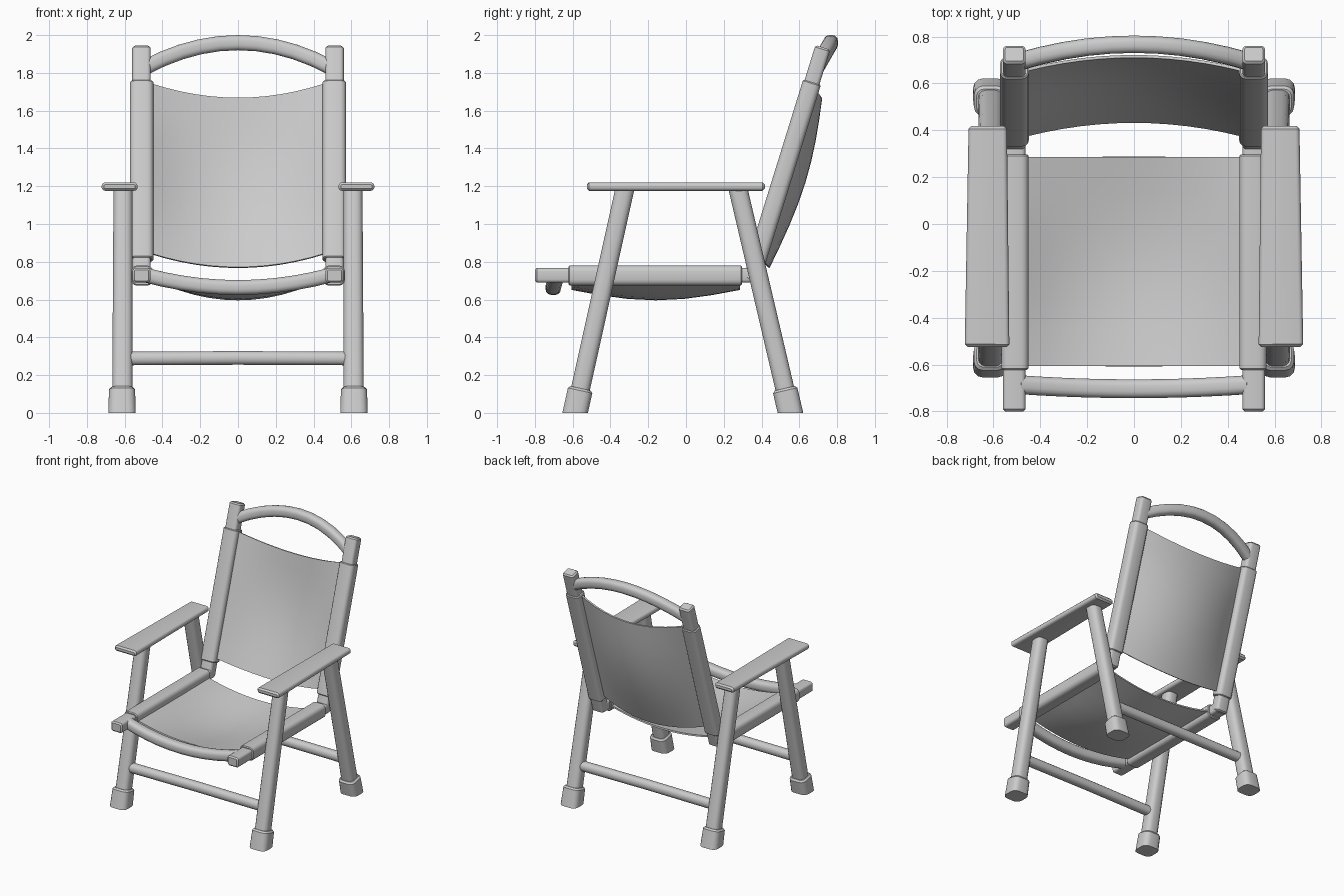
import bpy, bmesh, math
from mathutils import Vector

if "Cube" in bpy.data.objects:
    bpy.data.objects.remove(bpy.data.objects["Cube"])

X, Y, Z = Vector((1, 0, 0)), Vector((0, 1, 0)), Vector((0, 0, 1))


def finish(name, bm, angle=40):
    bmesh.ops.recalc_face_normals(bm, faces=bm.faces)
    me = bpy.data.meshes.new(name)
    bm.to_mesh(me)
    bm.free()
    me.shade_smooth()
    me.set_sharp_from_angle(angle=math.radians(angle))
    ob = bpy.data.objects.new(name, me)
    bpy.context.collection.objects.link(ob)
    return ob


def rounded_rect(w, d, r):
    pts = []
    for k, (sx, sy) in enumerate([(1, 1), (-1, 1), (-1, -1), (1, -1)]):
        for j in range(4):
            a = math.radians(90 * k + 30 * j)
            pts.append((sx * (w / 2 - r) + r * math.cos(a),
                        sy * (d / 2 - r) + r * math.sin(a)))
    return pts


def sweep(name, path, w, d, r, ref=X, chamfer=0.01, w_end=None, ground=False):
    """Rounded-rectangle bar along a path; w lies along ref, d across it."""
    path = [Vector(p) for p in path]
    n = len(path)
    w_end = w_end or w
    bm = bmesh.new()
    rings = []

    def ring(c, t, ww, dd, rr):
        s = (ref - t * ref.dot(t)).normalized()
        u = t.cross(s)
        rings.append([bm.verts.new(c + s * a + u * b)
                      for a, b in rounded_rect(ww, dd, rr)])

    for i, p in enumerate(path):
        t = (path[min(i + 1, n - 1)] - path[max(i - 1, 0)]).normalized()
        ww = w + (w_end - w) * i / (n - 1)
        small = (ww - 2 * chamfer, d - 2 * chamfer, max(r - chamfer, 0.002))
        if i == 0:
            ring(p, t, *small)
            p = p + t * chamfer
        if i == n - 1:
            ring(p - t * chamfer, t, ww, d, r)
            ring(p, t, *small)
        else:
            ring(p, t, ww, d, r)
    for a, b in zip(rings, rings[1:]):
        m = len(a)
        for j in range(m):
            bm.faces.new((a[j], a[(j + 1) % m], b[(j + 1) % m], b[j]))
    bm.faces.new(rings[0])
    bm.faces.new(rings[-1])
    if ground:
        bmesh.ops.bisect_plane(bm, geom=bm.verts[:] + bm.edges[:] + bm.faces[:],
                               plane_co=(0, 0, 0), plane_no=(0, 0, -1), clear_outer=True)
        bmesh.ops.holes_fill(bm, edges=bm.edges)
    return finish(name, bm)


def pair(name, path, *args, **kw):
    for side, s in (("right", 1), ("left", -1)):
        sweep(f"{name}_{side}", [(s * x, y, z) for x, y, z in path], *args, **kw)


def bow(y0, y1, z0, z1, half=0.5, n=10):
    """Parabolic arc across the chair: ends at y0,z0 and middle at y1,z1."""
    out = []
    for i in range(n + 1):
        s = 2 * i / n - 1
        k = 1 - s * s
        out.append((s * half, y0 + (y1 - y0) * k, z0 + (z1 - z0) * k))
    return out


def cloth(name, point, nv, nu=12, thick=0.012):
    bm = bmesh.new()
    g = [[bm.verts.new(point(2 * i / nu - 1, j / nv)) for i in range(nu + 1)]
         for j in range(nv + 1)]
    for j in range(nv):
        for i in range(nu):
            bm.faces.new((g[j][i], g[j][i + 1], g[j + 1][i + 1], g[j + 1][i]))
    bmesh.ops.recalc_face_normals(bm, faces=bm.faces)
    bmesh.ops.solidify(bm, geom=bm.faces[:], thickness=thick)
    return finish(name, bm)


def back_y(z):
    # centre line of the reclined back posts
    return 0.667 + 0.31 * (z - 1.75)


# Legs, rubber feet and stretchers, front and back
for part, y0, slope in (("front", -0.587, 0.222), ("back", 0.553, -0.234)):
    def at(z, x=0.612):
        return (x, y0 + slope * z, z)
    pair(part + "_leg", [at(0.05), at(1.195, 0.609)], 0.108, 0.1, 0.035, w_end=0.1)
    pair(part + "_foot", [at(-0.05, 0.614), at(0.13, 0.614)], 0.147, 0.132, 0.04,
         w_end=0.138, chamfer=0.012, ground=True)
    sweep(part + "_stretcher", [at(0.288, -0.59), at(0.291, 0), at(0.288, 0.59)],
          0.072, 0.072, 0.03, ref=Y)

# Flat armrests
pair("armrest", [(0.627, -0.525, 1.198), (0.624, 0.418, 1.198)], 0.19, 0.044, 0.018,
     w_end=0.164, chamfer=0.012)

# Seat rails with fabric sleeves, and the dipped front bar
pair("seat_rail", [(0.511, -0.8, 0.728), (0.511, 0.37, 0.728)], 0.096, 0.078, 0.018)
pair("seat_sleeve", [(0.508, -0.622, 0.727), (0.508, 0.296, 0.727)], 0.116, 0.106, 0.03,
     chamfer=0.006)
sweep("front_bar", bow(-0.685, -0.703, 0.732, 0.664), 0.08, 0.078, 0.028, ref=Y)

# Back posts with fabric sleeves, and the arched top rail
pair("back_post", [(0.511, back_y(0.7), 0.7), (0.511, back_y(1.935), 1.935)],
     0.098, 0.082, 0.02)
pair("back_sleeve", [(0.51, back_y(0.81), 0.81), (0.51, back_y(1.75), 1.75)],
     0.124, 0.098, 0.03, chamfer=0.006)
sweep("top_rail", bow(0.69, 0.767, 1.825, 1.96), 0.074, 0.08, 0.028, ref=Y)


# Sagging seat fabric
def seat_point(s, v):
    k = 1 - s * s
    return (0.46 * s, -0.605 + 0.89 * v,
            0.725 - k * (0.062 + 0.055 * math.sin(math.pi * v)))


# Backward-bowed back fabric
def back_point(s, v):
    k = 1 - s * s
    z = 0.84 + 0.9 * v - 0.073 * k
    return (0.46 * s, back_y(z) + k * (0.08 + 0.05 * math.sin(math.pi * v)), z)


cloth("seat_fabric", seat_point, 6)
cloth("back_fabric", back_point, 8)
